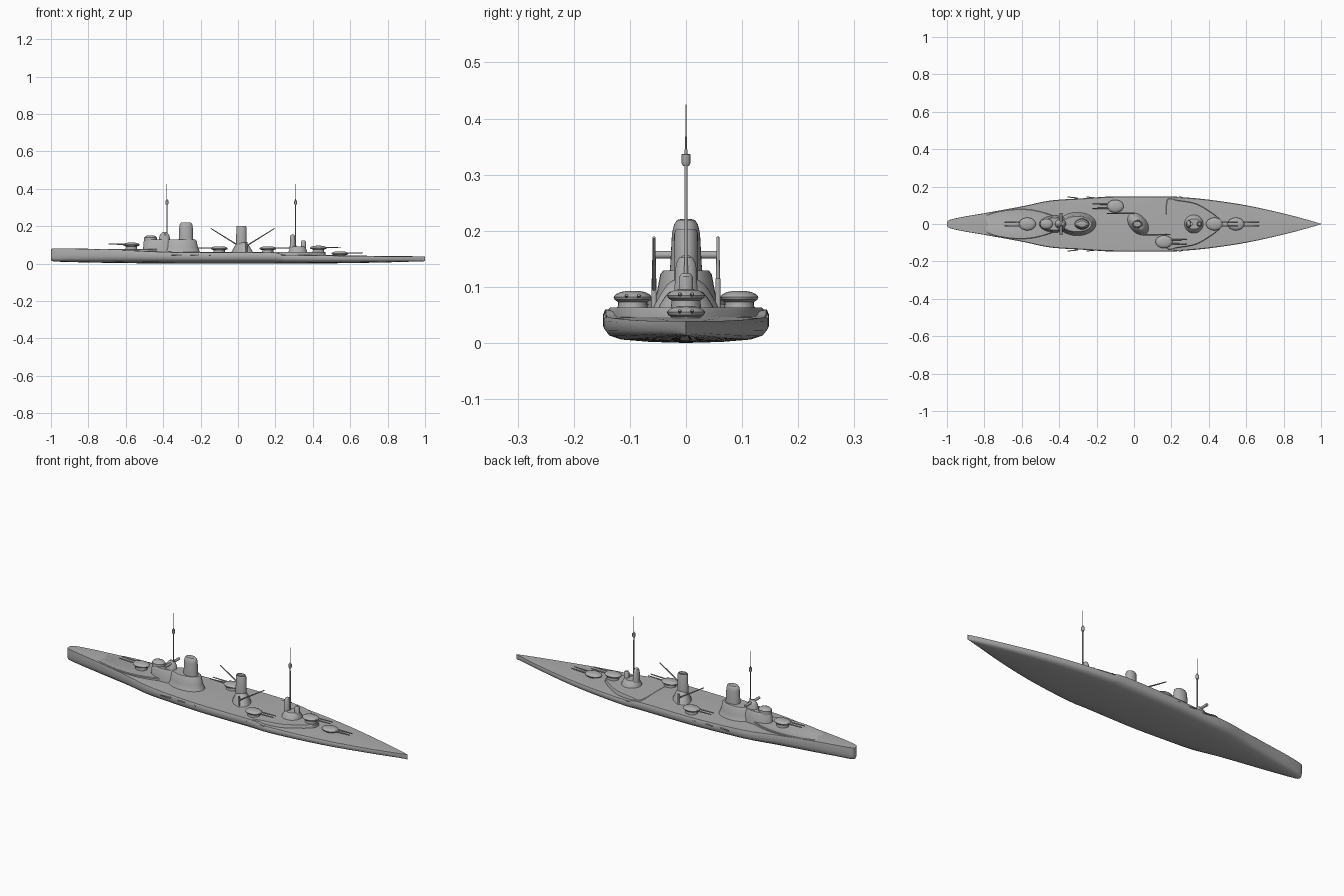
import bpy, bmesh
from math import pi, cos, sin, radians
from mathutils import Vector

cube = bpy.data.objects.get("Cube")
if cube:
    bpy.data.objects.remove(cube, do_unlink=True)

grey = bpy.data.materials.new("warship grey")
grey.use_nodes = True
colour = (0.42, 0.42, 0.42, 1)
grey.diffuse_color = colour
grey.node_tree.nodes["Principled BSDF"].inputs["Base Color"].default_value = colour


def loft(name, rings, angle=35):
    """Skin a list of closed rings and cap both ends."""
    bm = bmesh.new()
    rows = [[bm.verts.new(p) for p in ring] for ring in rings]
    n = len(rows[0])
    for a, b in zip(rows, rows[1:]):
        for i in range(n):
            j = (i + 1) % n
            bm.faces.new((a[i], a[j], b[j], b[i]))
    bm.faces.new(rows[0][::-1])
    bm.faces.new(rows[-1])
    bmesh.ops.recalc_face_normals(bm, faces=bm.faces)
    mesh = bpy.data.meshes.new(name)
    bm.to_mesh(mesh)
    bm.free()
    mesh.materials.append(grey)
    obj = bpy.data.objects.new(name, mesh)
    bpy.context.collection.objects.link(obj)
    bpy.ops.object.select_all(action='DESELECT')
    obj.select_set(True)
    bpy.context.view_layer.objects.active = obj
    bpy.ops.object.shade_smooth_by_angle(angle=radians(angle))
    return obj


def stack(name, x, y, levels, turn=0, sides=28):
    """Stacked ellipses: each level is (z, x radius, y radius, x shift)."""
    ca, sa = cos(radians(turn)), sin(radians(turn))
    rings = []
    for z, rx, ry, dx in levels:
        ring = []
        for i in range(sides):
            t = 2 * pi * i / sides
            u, v = dx + rx * cos(t), ry * sin(t)
            ring.append((x + u * ca - v * sa, y + u * sa + v * ca, z))
        rings.append(ring)
    return loft(name, rings)


def rod(name, a, b, r, r2=None, sides=10):
    a, b = Vector(a), Vector(b)
    q = (b - a).to_track_quat('Z', 'Y')
    rings = [[c + q @ Vector((rad * cos(2 * pi * i / sides), rad * sin(2 * pi * i / sides), 0))
              for i in range(sides)] for c, rad in ((a, r), (b, r2 or r))]
    return loft(name, rings, 50)


def smooth_points(points, steps=5):
    """Catmull-Rom refinement of a short control list."""
    out = []
    pts = [Vector(p) for p in points]
    for i in range(len(pts) - 1):
        p0, p1, p2, p3 = pts[max(i - 1, 0)], pts[i], pts[i + 1], pts[min(i + 2, len(pts) - 1)]
        for s in range(steps):
            t = s / steps
            out.append(0.5 * (2 * p1 + (p2 - p0) * t + (2 * p0 - 5 * p1 + 4 * p2 - p3) * t * t
                              + (3 * p1 - p0 - 3 * p2 + p3) * t ** 3))
    return out + [pts[-1]]


def deck(name, half, z0, z1, slope=0.97):
    """Mirrored deck outline raised from z0 to z1; half runs nose to tail."""
    half = smooth_points([(x, y, 0) for x, y in half], 4)
    outline = half + [Vector((p.x, -p.y, 0)) for p in half[-2:0:-1]]
    mid = (half[0].x + half[-1].x) / 2
    rings = [[(mid + (p.x - mid) * s, p.y * s, z) for p in outline]
             for z, s in ((z0, 1), (z1 - 0.003, 0.99), (z1, slope))]
    return loft(name, rings)


# Hull: each station is x, half width, deck height, keel height
stations = [(-1, .006, .077, .022), (-.985, .022, .08, .012), (-.9, .041, .08, .009),
            (-.8, .058, .078, .006), (-.6, .094, .071, .003), (-.45, .125, .064, .001),
            (-.28, .137, .059, 0), (-.1, .147, .059, 0), (.18, .147, .059, 0),
            (.25, .144, .047, 0), (.4, .13, .044, .001), (.6, .1, .041, .003),
            (.8, .056, .039, .007), (.94, .019, .039, .011), (1, .001, .039, .013)]
rings = []
for i, (a, b) in enumerate(zip(smooth_points([s[:3] for s in stations]),
                               smooth_points([(s[0], s[3], 0) for s in stations]))):
    x, w, top = a
    low = max(b.y, 0)
    h = top - low
    crown = 0.003 if -0.28 < x < 0.2 else 0.004
    side = [(0.45 * w, low + .04 * h), (0.8 * w, low + .13 * h), (0.94 * w, low + .27 * h),
            (w, low + .5 * h), (w, low + .85 * h), (0.975 * w, top), (0.5 * w, top + crown * w * 5)]
    section = [(0, low)] + side + [(0, top + crown * w * 7)] + [(-y, z) for y, z in side[::-1]]
    rings.append([(x, y, z) for y, z in section])
loft("hull", rings, 40)

# Raised decks fore and aft
deck("forecastle_deck", [(-.86, 0), (-.8, .045), (-.7, .073), (-.58, .08), (-.48, .062), (-.4, .03), (-.37, 0)],
     .05, .079, .96)
deck("aft_raised_deck", [(.17, 0), (.175, .13), (.23, .128), (.33, .11), (.41, .065), (.46, .025), (.47, 0)],
     .035, .063, .97)


def turret(name, x, y, z, aim, foot):
    """Domed gun house on a barbette with twin guns aimed along +x or -x."""
    stack(name + "_barbette", x, y, [(foot, .034, .03, 0), (z - .005, .03, .026, 0), (z + .003, .03, .026, 0)])
    stack(name + "_house", x, y, [(z, .033, .026, 0), (z + .004, .043, .032, 0), (z + .009, .045, .034, 0),
                                  (z + .014, .04, .03, 0), (z + .018, .028, .021, 0), (z + .02, .012, .009, 0)])
    for label, side in (("left", 1), ("right", -1)):
        yy = y + side * .011
        rod(f"{name}_{label}_gun", (x + aim * .03, yy, z + .01), (x + aim * .122, yy, z + .012), .0038, .0025)


turret("bow_turret", -.57, 0, .093, -1, .06)
turret("left_wing_turret", -.1, .095, .073, -1, .05)
turret("right_wing_turret", .16, -.095, .073, 1, .05)
turret("upper_stern_turret", .43, 0, .076, 1, .04)
turret("lower_stern_turret", .545, 0, .046, 1, .03)

# Forward superstructure and bridge
stack("forward_superstructure", -.305, 0, [(.055, .105, .066, 0), (.07, .098, .058, 0), (.09, .09, .052, 0),
                                           (.122, .084, .046, 0), (.129, .078, .041, 0)])
stack("bridge_base", -.425, 0, [(.06, .084, .046, 0), (.118, .079, .038, 0), (.128, .072, .032, 0)])
stack("conning_tower", -.468, 0, [(.12, .034, .028, 0), (.14, .034, .028, 0), (.148, .026, .021, 0), (.151, .012, .01, 0)])
stack("command_post", -.393, 0, [(.12, .032, .026, 0), (.15, .026, .021, 0), (.162, .018, .014, 0), (.17, .008, .006, 0)])
rod("rangefinder", (-.39, -.06, .157), (-.39, .06, .157), .007)

# Funnels
stack("forward_funnel", -.278, 0, [(.1, .042, .032, 0), (.14, .038, .028, 0), (.195, .036, .025, 0),
                                   (.212, .033, .021, 0), (.219, .026, .016, 0), (.221, .015, .009, 0)])
stack("aft_funnel_base", .022, 0, [(.055, .072, .048, 0), (.07, .064, .042, 0), (.09, .05, .034, 0),
                                   (.105, .038, .026, 0), (.112, .026, .02, 0)], turn=-48)
stack("aft_funnel", .018, 0, [(.09, .028, .022, 0), (.195, .027, .021, 0), (.202, .024, .018, 0), (.202, .021, .015, 0),
                              (.192, .02, .014, 0)])

# Boat cranes either side of the aft funnel
for label, x, y, aim in (("left", .005, .057, -1), ("right", .045, -.057, 1)):
    rod(label + "_crane_post", (x, y, .055), (x, y, .115), .005)
    rod(label + "_crane_boom", (x, y, .095), (x + aim * .15, y, .188), .004, .0025)

# Aft superstructure
stack("aft_superstructure", .32, 0, [(.05, .055, .055, 0), (.07, .048, .046, 0), (.085, .042, .036, 0), (.092, .036, .028, 0)])
stack("aft_lookout", .292, 0, [(.07, .016, .022, 0), (.14, .014, .018, 0), (.152, .01, .012, 0), (.156, .004, .005, 0)])
stack("aft_control_tower", .35, 0, [(.07, .015, .014, 0), (.118, .013, .012, 0), (.124, .008, .008, 0)])

# Masts with lookout nests
for label, x in (("fore", -.38), ("main", .308)):
    rod(label + "_mast", (x, 0, .08), (x, 0, .345), .0035, .0025)
    rod(label + "_topmast", (x, 0, .34), (x, 0, .425), .0016, .001)
    stack(label + "_nest", x, 0, [(.315, .005, .005, 0), (.321, .008, .008, 0), (.336, .008, .008, 0), (.337, .005, .005, 0)], sides=12)

# Side battery guns along both flanks
for label, side in (("left", 1), ("right", -1)):
    for i in range(6):
        x = -.3 + i * .1
        aim = -1 if i < 3 else 1
        rod(f"{label}_side_gun_{i + 1}", (x, side * .138, .046), (x + aim * .055, side * .145, .047), .0035, .0025)
